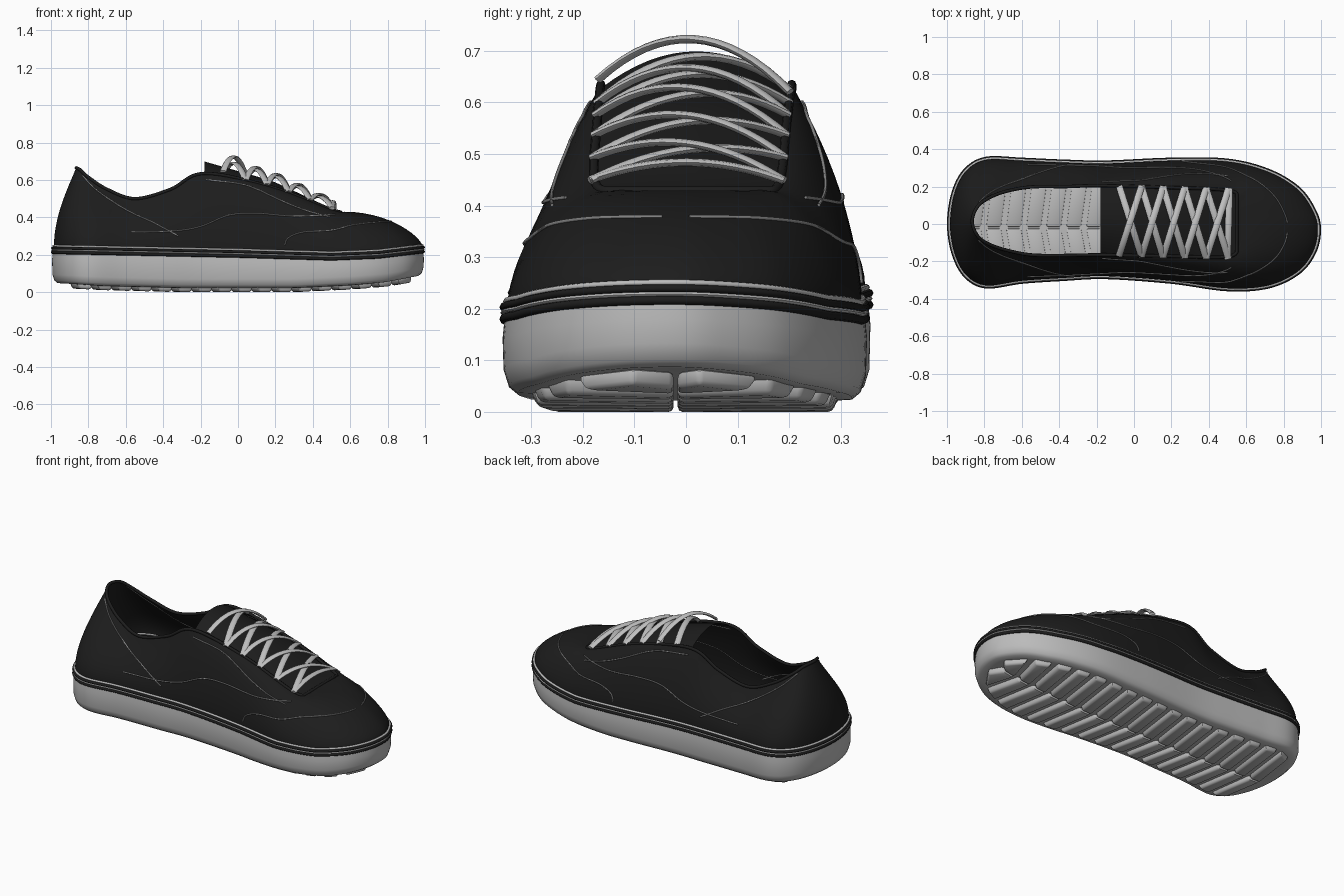
import bpy, bmesh, math
from mathutils import Vector
from mathutils.bvhtree import BVHTree

cube = bpy.data.objects.get("Cube")
if cube:
    bpy.data.objects.remove(cube)


def material(name, value):
    m = bpy.data.materials.new(name)
    m.use_nodes = True
    color = (value, value, value, 1)
    m.diffuse_color = color
    m.node_tree.nodes["Principled BSDF"].inputs["Base Color"].default_value = color
    return m


BLACK = material("black_canvas", 0.012)
RUBBER = material("grey_rubber", 0.5)
LACE = material("light_grey_lace", 0.52)
THREAD = material("grey_thread", 0.25)


def finish(bm, name, mat, angle=40):
    bmesh.ops.recalc_face_normals(bm, faces=bm.faces[:])
    mesh = bpy.data.meshes.new(name)
    bm.to_mesh(mesh)
    bm.free()
    ob = bpy.data.objects.new(name, mesh)
    bpy.context.collection.objects.link(ob)
    mesh.materials.append(mat)
    bpy.ops.object.select_all(action='DESELECT')
    ob.select_set(True)
    bpy.context.view_layer.objects.active = ob
    bpy.ops.object.shade_smooth_by_angle(angle=math.radians(angle))


def spline(pts, closed=False, steps=8):
    """Catmull-Rom curve through tuples of any size."""
    n = len(pts)
    at = lambda i: pts[i % n] if closed else pts[max(0, min(n - 1, i))]
    out = []
    for i in range(n if closed else n - 1):
        for k in range(steps):
            t = k / steps
            out.append(tuple(
                0.5 * (2 * b + (c - a) * t + (2 * a - 5 * b + 4 * c - d) * t * t
                       + (3 * b - a - 3 * c + d) * t ** 3)
                for a, b, c, d in zip(at(i - 1), at(i), at(i + 1), at(i + 2))))
    return out if closed else out + [pts[-1]]


def lookup(x, table):
    for (x0, y0), (x1, y1) in zip(table, table[1:]):
        if x <= x1:
            t = max(0, (x - x0) / (x1 - x0))
            return y0 + (y1 - y0) * t
    return table[-1][1]


def loft(bm, rows, wrap):
    grid = [[bm.verts.new(p) for p in row] for row in rows]
    for a, b in zip(grid, grid[1:]):
        n = len(a)
        for i in range(n if wrap else n - 1):
            j = (i + 1) % n
            bm.faces.new((a[i], a[j], b[j], b[i]))
    return grid


def cord(bm, path, w, h, closed=False, sides=8):
    """Sweep an oval section of half-width w and half-height h."""
    path = [Vector(p) for p in path]
    n = len(path)
    rows = []
    for i, p in enumerate(path):
        a = path[(i - 1) % n if closed else max(i - 1, 0)]
        b = path[(i + 1) % n if closed else min(i + 1, n - 1)]
        t = (b - a).normalized()
        s = t.cross(Vector((0, 0, 1))).normalized()
        u = s.cross(t)
        rows.append([p + s * w * math.cos(k * math.tau / sides)
                     + u * h * math.sin(k * math.tau / sides) for k in range(sides)])
    grid = loft(bm, rows + rows[:1] if closed else rows, True)
    if not closed:
        bm.faces.new(grid[0])
        bm.faces.new(grid[-1])


# Heel-to-toe stations: base x, right y, left y | top edge x, z, right y, left y | bulge
STATIONS = [
    (-0.99, 0.0, 0.0, -0.865, 0.665, 0.015, 0.015, 0.4),
    (-0.965, -0.16, 0.17, -0.845, 0.655, -0.05, 0.08, 0.4),
    (-0.9, -0.28, 0.29, -0.8, 0.615, -0.095, 0.125, 0.35),
    (-0.79, -0.335, 0.35, -0.7, 0.55, -0.135, 0.17, 0.3),
    (-0.6, -0.31, 0.345, -0.55, 0.5, -0.165, 0.198, 0.25),
    (-0.38, -0.295, 0.335, -0.36, 0.55, -0.168, 0.2, 0.3),
    (-0.15, -0.285, 0.33, -0.18, 0.635, -0.165, 0.205, 0.35),
    (0.2, -0.31, 0.345, 0.18, 0.562, -0.172, 0.195, 0.45),
    (0.5, -0.35, 0.34, 0.5, 0.442, -0.175, 0.18, 0.5),
    (0.72, -0.335, 0.285, 0.56, 0.43, -0.12, 0.14, 0.58),
    (0.88, -0.26, 0.19, 0.57, 0.43, -0.07, 0.08, 0.6),
    (0.965, -0.15, 0.07, 0.57, 0.43, -0.03, 0.03, 0.6),
    (0.99, -0.03, -0.03, 0.57, 0.43, 0.0, 0.0, 0.6),
]
right = [(s[0], s[1], s[3], s[5], s[4], s[7]) for s in STATIONS]
left = [(s[0], s[2], s[3], s[6], s[4], s[7]) for s in STATIONS]
RING = spline(right + left[-2:0:-1], closed=True)
N = len(RING)
SOLE_TOP = [(-1, 0.205), (-0.5, 0.195), (0, 0.185), (0.5, 0.17), (0.75, 0.18), (1, 0.21)]
SOLE_LOW = [(-1, 0.025), (-0.7, 0.01), (-0.3, 0), (0.3, 0), (0.6, 0.014), (0.8, 0.03), (1, 0.065)]


def outline(offset, height):
    """Footprint moved outward by offset, at height(x)."""
    out = []
    for i, p in enumerate(RING):
        a, b = RING[i - 1], RING[(i + 1) % N]
        d = Vector((b[0] - a[0], b[1] - a[1])).normalized()
        out.append(Vector((p[0] + d.y * offset, p[1] - d.x * offset, height(p[0]))))
    return out


top = lambda dz: lambda x: lookup(x, SOLE_TOP) + dz
low = lambda dz: lambda x: lookup(x, SOLE_LOW) + dz

# Cupped sole: floor and rounded outer wall
bm = bmesh.new()
grid = loft(bm, [outline(-0.06, low(0.022)), outline(-0.025, low(0.024)), outline(-0.008, low(0.038)),
                 outline(0.002, low(0.07)), outline(0.004, top(-0.03)), outline(0.0, top(0.01))], True)
floor = grid[0]
for i in range(N // 2):
    corners = [floor[i], floor[i + 1], floor[N - i - 1], floor[(N - i) % N]]
    bm.faces.new(list(dict.fromkeys(corners)))
finish(bm, "sole", RUBBER)

# Tread lugs in two slanted rows, tapering downward
bm = bmesh.new()
edge = outline(-0.05, low(0))
sides = [[(p.x, p.y) for p in edge[:N // 2 + 1]], [(p.x, p.y) for p in reversed(edge[N // 2:])]]
for k in range(17):
    x = -0.9 + k * 0.107
    for sgn, side in zip((-1, 1), sides):
        rings = []
        for dz, taper in ((0, 0.012), (0.032, 0)):
            plan = []
            for dx in (taper, 0.085 - taper):
                xo = min(x + dx + 0.04, 0.93)
                plan.append(((x + dx, -0.02 + sgn * 0.004), (xo, lookup(xo, side) - sgn * taper)))
            (a, b), (d, c) = plan
            rings.append([(px, py, lookup(px, SOLE_LOW) + dz) for px, py in (a, b, c, d)])
        if rings[0][2][0] - rings[0][1][0] < 0.02:
            continue
        grid = loft(bm, rings, True)
        for r in grid:
            bm.faces.new(r)
bmesh.ops.bevel(bm, geom=bm.edges[:], offset=0.01, segments=2, affect='EDGES', profile=0.5)
finish(bm, "tread_lugs", RUBBER)

# Striped band around the top of the sole
for name, mat, offset, dz, w, h in (
        ("lower_band", BLACK, 0.0, 0.008, 0.01, 0.009), ("lower_stripe", RUBBER, 0.0, 0.02, 0.008, 0.005),
        ("upper_band", BLACK, 0.0, 0.031, 0.01, 0.008), ("upper_stripe", RUBBER, -0.004, 0.042, 0.007, 0.006)):
    bm = bmesh.new()
    cord(bm, outline(offset, top(dz)), w, h, closed=True)
    finish(bm, name, mat, 60)

# Upper: each base point rises along a bulging curve to the rim or throat
STEPS = 14
base = outline(-0.006, top(0.04))
rows = [outline(-0.008, top(0.0))]
for k in range(STEPS + 1):
    t = k / STEPS
    row = []
    for p, (_, _, ex, ey, ez, bulge) in zip(base, RING):
        e = Vector((ex, ey, ez))
        h1 = p + Vector((0, 0, lookup(ex, [(0.5, 0.38), (0.57, 0.22)]) * (ez - p.z)))
        h2 = e + Vector((p.x - ex, p.y - ey, 0)) * bulge
        h2.z -= lookup(ex, [(-0.3, 0.27), (0.1, 0)]) * (ez - p.z)
        row.append(p * (1 - t) ** 3 + h1 * 3 * t * (1 - t) ** 2 + h2 * 3 * t * t * (1 - t) + e * t ** 3)
    rows.append(row)
bm = bmesh.new()
loft(bm, rows, True)
surface = BVHTree.FromBMesh(bm)
finish(bm, "upper", BLACK, 60)

# Padded collar and throat edging
bm = bmesh.new()
cord(bm, [(p[2], p[3], p[4]) for p in RING if p[2] < 0.55], 0.009, 0.009, closed=True)
finish(bm, "edge_binding", BLACK, 60)

# Tongue: arched panel filling the throat
THROAT = [(-0.18, 0.635), (0.18, 0.562), (0.5, 0.442), (0.6, 0.422)]
MIDDLE = [(-0.18, 0.02), (0.5, 0.002)]
bm = bmesh.new()
rows = []
for i in range(21):
    x = -0.18 + 0.76 * i / 20
    arch = lookup(x, [(-0.18, 0.07), (0, 0.055), (0.3, 0.03), (0.58, 0.004)])
    rows.append([(x, lookup(x, MIDDLE) + 0.183 * s / 8,
                  lookup(x, THROAT) - 0.006 + arch * (1 - (s / 8) ** 2)) for s in range(-8, 9)])
loft(bm, rows, False)
finish(bm, "tongue", BLACK, 60)

# Crossed laces
bm = bmesh.new()
holes = [-0.08, 0.04, 0.155, 0.27, 0.385, 0.505]


def lace(x0, x1, flip, rise, lift=0.008):
    path = []
    for k in range(17):
        s = k / 16
        x = x0 + (x1 - x0) * s
        y = lookup(x, MIDDLE) + flip * (s - 0.5) * 0.375
        path.append((x, y, lookup(x, THROAT) + lift + rise * 4 * s * (1 - s)))
    cord(bm, path, 0.018, 0.008)


for i, (x0, x1) in enumerate(zip(holes, holes[1:])):
    rise = 0.09 - 0.01 * i
    lace(x0, x1, 1, rise, 0.03 if i == 0 else 0.008)
    lace(x0, x1, -1, rise - 0.012)
lace(0.5, 0.51, 1, 0.035)
finish(bm, "laces", LACE, 60)

# Seam stitching laid on both flanks as (x, z) paths
SEAMS = {
    "heel_seam": [(-0.83, 0.62), (-0.75, 0.54), (-0.6, 0.44), (-0.45, 0.37), (-0.32, 0.3)],
    "flank_seam": [(-0.57, 0.32), (-0.35, 0.325), (-0.2, 0.35), (-0.05, 0.41), (0.1, 0.42), (0.3, 0.405), (0.52, 0.415)],
    "eyelet_seam": [(-0.17, 0.6), (0, 0.58), (0.1, 0.55), (0.25, 0.48), (0.38, 0.43), (0.5, 0.4)],
    "toe_seam": [(0.25, 0.25), (0.27, 0.29), (0.35, 0.32), (0.5, 0.33), (0.62, 0.36), (0.75, 0.375), (0.82, 0.378)],
}
for name, pts in SEAMS.items():
    bm = bmesh.new()
    for sgn in (-1, 1):
        path = []
        for x, z in spline(pts):
            hit, normal, _, _ = surface.ray_cast(Vector((x, sgn, z)), Vector((0, -sgn, 0)))
            if hit and hit.y * sgn > 0:
                path.append(hit + Vector((0, sgn * 0.002, 0.001)))
        if len(path) > 2:
            cord(bm, path, 0.0035, 0.0035, sides=6)
    finish(bm, name, THREAD, 60)
